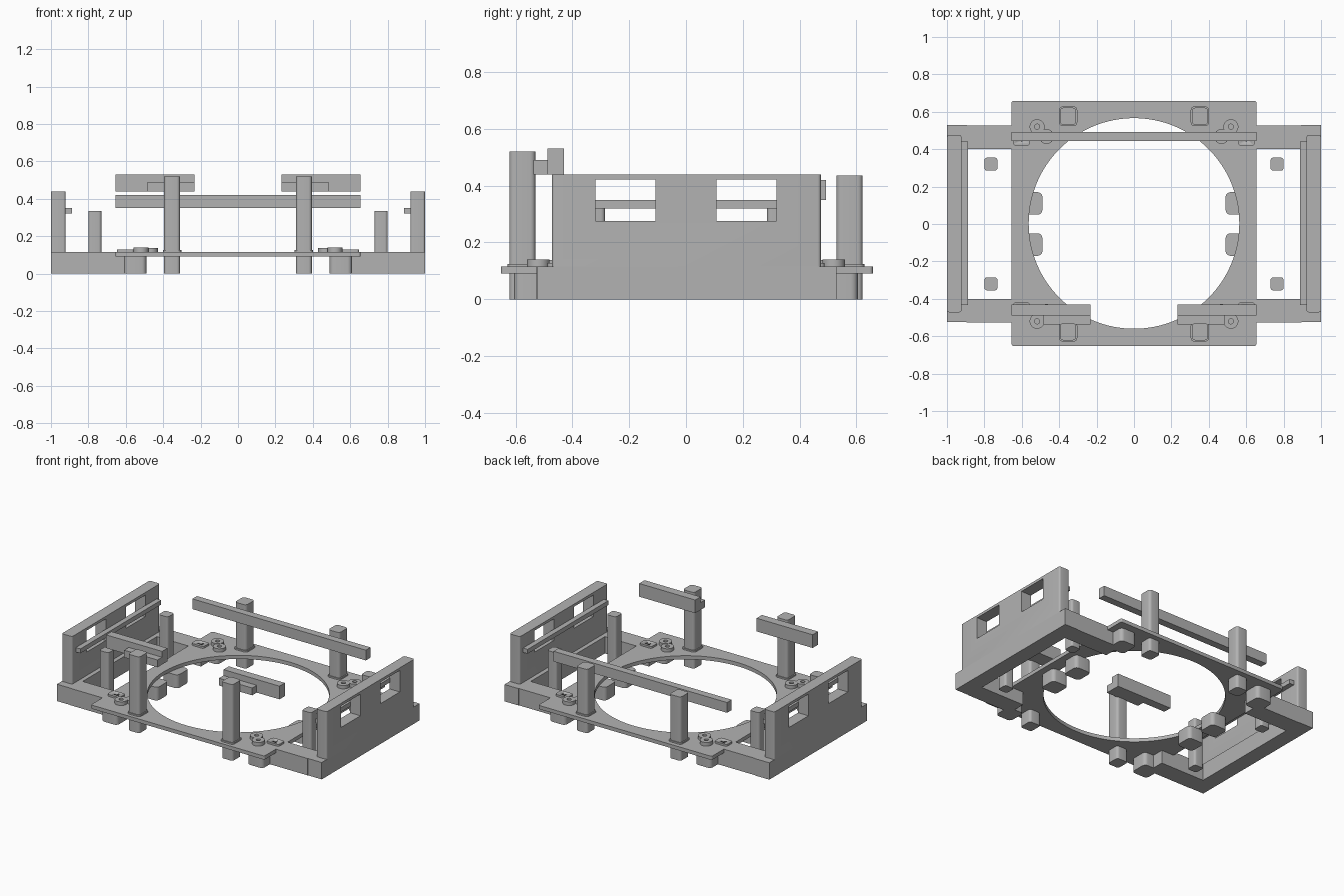
import bpy, bmesh, math

cube = bpy.data.objects.get("Cube")
if cube:
    bpy.data.objects.remove(cube, do_unlink=True)

grey = bpy.data.materials.new("neutral grey")
grey.use_nodes = True
colour = (0.45, 0.45, 0.45, 1)
grey.diffuse_color = colour
grey.node_tree.nodes["Principled BSDF"].inputs["Base Color"].default_value = colour


def finish(name, bm):
    bmesh.ops.recalc_face_normals(bm, faces=bm.faces)
    mesh = bpy.data.meshes.new(name)
    bm.to_mesh(mesh)
    bm.free()
    obj = bpy.data.objects.new(name, mesh)
    bpy.context.collection.objects.link(obj)
    mesh.materials.append(grey)
    return obj


def smooth(obj):
    bpy.ops.object.select_all(action='DESELECT')
    obj.select_set(True)
    bpy.context.view_layer.objects.active = obj
    bpy.ops.object.shade_smooth_by_angle(angle=math.radians(35))


def box(name, x, y, z, radius=0.0):
    """Block from x, y, z ranges, optionally with rounded upright edges."""
    bm = bmesh.new()
    bmesh.ops.create_cube(bm, size=1)
    for v in bm.verts:
        v.co = [sum(r) / 2 + c * abs(r[1] - r[0]) for c, r in zip(v.co, (x, y, z))]
    if radius:
        upright = [e for e in bm.edges if abs(e.verts[0].co.z - e.verts[1].co.z) > 1e-4]
        bmesh.ops.bevel(bm, geom=upright, offset=radius, segments=5,
                        profile=0.5, affect='EDGES')
    obj = finish(name, bm)
    if radius:
        smooth(obj)
    return obj


def cylinder(name, x, y, z, radius, sides=32):
    bm = bmesh.new()
    bmesh.ops.create_cone(bm, cap_ends=True, segments=sides, radius1=radius,
                          radius2=radius, depth=z[1] - z[0])
    bmesh.ops.translate(bm, verts=bm.verts, vec=(x, y, sum(z) / 2))
    obj = finish(name, bm)
    smooth(obj)
    return obj


def cut(target, cutter):
    cutter.hide_render = True
    mod = target.modifiers.new("cut", 'BOOLEAN')
    mod.object = cutter
    mod.solver = 'EXACT'
    bpy.context.view_layer.objects.active = target
    bpy.ops.object.modifier_apply(modifier=mod.name)
    bpy.data.objects.remove(cutter, do_unlink=True)


def span(sign, a, b):
    return tuple(sorted((sign * a, sign * b)))


# Square plate with the large round opening
plate = box("ring_plate", (-0.655, 0.655), (-0.652, 0.658), (0.09, 0.115), 0.012)
cut(plate, cylinder("opening_cutter", 0, 0.003, (0, 0.3), 0.563, 128))
smooth(plate)

for sx, side in ((1, "left"), (-1, "right")):
    # Side frame: base beam, arms and windowed wall
    box(side + "_base_beam", span(sx, 0.893, 1), (-0.525, 0.53), (0, 0.115))
    wall = box(side + "_wall", span(sx, 0.922, 1), (-0.472, 0.475), (0.11, 0.44), 0.012)
    for sy in (1, -1):
        cut(wall, box("window_cutter", span(sx, 0.8, 1.1), span(sy, 0.108, 0.318),
                      (0.275, 0.422)))
    smooth(wall)
    box(side + "_wall_rail", span(sx, 0.888, 0.925), (-0.432, 0.44), (0.32, 0.35))

    for sy, end in ((1, "back"), (-1, "front")):
        tag = end + "_" + side
        box(tag + "_arm", span(sx, 0.654, 0.895), span(sy, 0.4, 0.527), (0, 0.115))
        box(tag + "_arm_tongue", span(sx, 0.56, 0.655), span(sy, 0.4, 0.527), (0, 0.091))
        box(tag + "_side_post", span(sx, 0.73, 0.8), span(sy, 0.285, 0.355), (0, 0.335), 0.015)
        # Blocks hanging under the plate
        box(tag + "_inner_foot", span(sx, 0.49, 0.61), span(sy, 0.05, 0.17), (0, 0.091), 0.025)
        box(tag + "_corner_foot", span(sx, 0.49, 0.61), span(sy, 0.48, 0.605), (0, 0.091), 0.025)
        # Upright post with its collar
        top = 0.435 if sy > 0 else 0.52
        box(tag + "_post", span(sx, 0.31, 0.395), span(sy, 0.53, 0.622), (0, top), 0.018)
        box(tag + "_post_collar", span(sx, 0.303, 0.402), span(sy, 0.524, 0.628),
            (0.11, 0.125), 0.02)
        # Fastener pad and two bored bosses
        pad = box(tag + "_pad", span(sx, 0.555, 0.648), span(sy, 0.42, 0.488),
                  (0.11, 0.128), 0.015)
        cut(pad, cylinder("bore", sx * 0.6, sy * 0.454, (0.118, 0.2), 0.012, 16))
        for n, (bx, by, bz) in enumerate(((0.518, 0.52, 0.14), (0.468, 0.468, 0.138))):
            boss = cylinder(tag + "_boss_" + str(n + 1), sx * bx, sy * by, (0.11, bz), 0.04)
            cut(boss, cylinder("bore", sx * bx, sy * by, (0.118, 0.2), 0.014, 16))
            smooth(boss)

    # Short front rail and its bracket
    box("front_" + side + "_rail", span(sx, 0.232, 0.655), (-0.488, -0.43), (0.44, 0.53))
    box("front_" + side + "_bracket", span(sx, 0.232, 0.483), (-0.537, -0.486), (0.44, 0.49))

# Long back rail
box("back_rail", (-0.655, 0.655), (0.443, 0.493), (0.35, 0.42))
